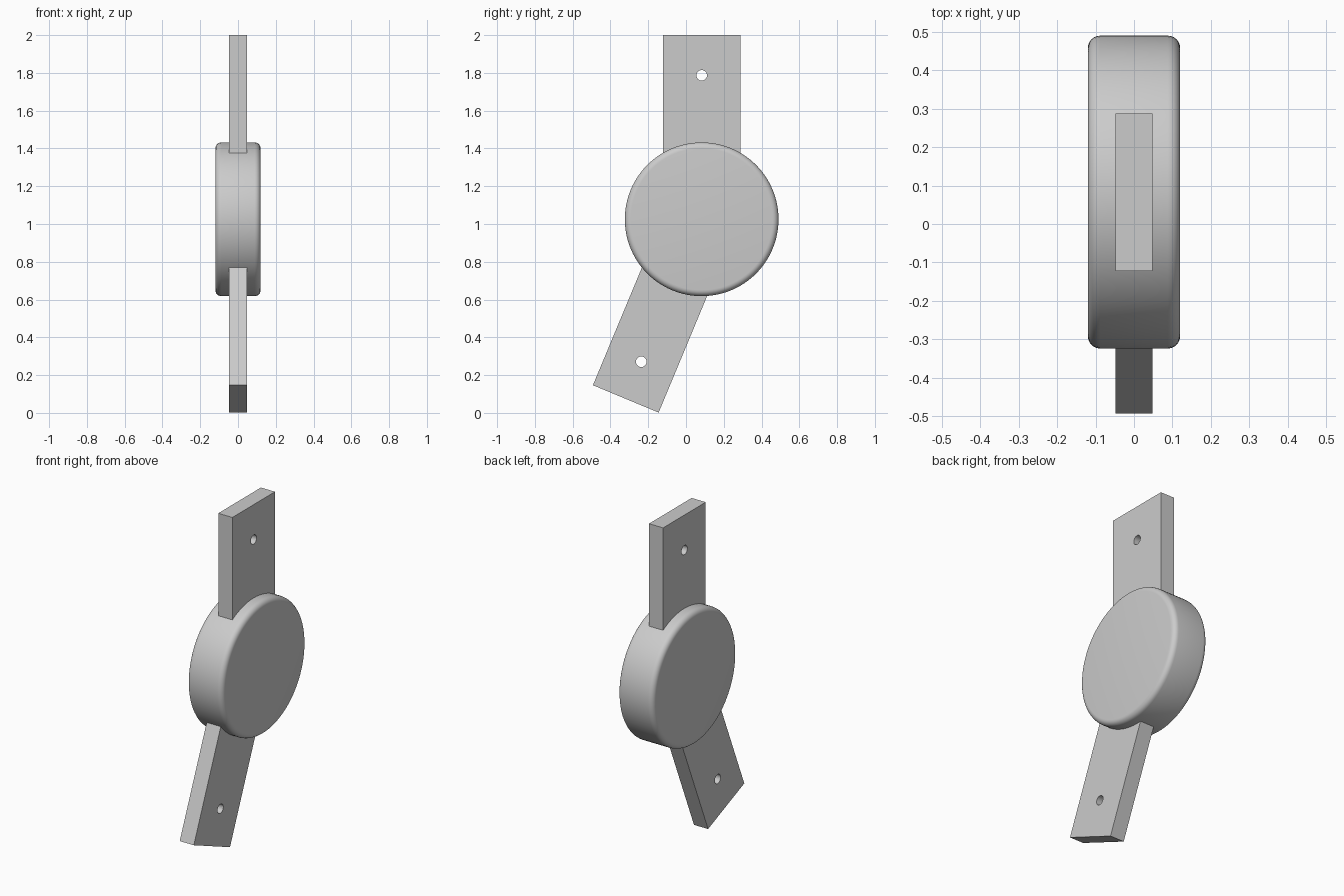
import bpy
from math import radians
from mathutils import Matrix, Vector

cube = bpy.data.objects.get("Cube")
if cube:
    bpy.data.objects.remove(cube, do_unlink=True)

grey = bpy.data.materials.new("light grey")
grey.use_nodes = True
colour = (0.6, 0.6, 0.6, 1)
grey.diffuse_color = colour
grey.node_tree.nodes["Principled BSDF"].inputs["Base Color"].default_value = colour

HUB_Y, HUB_Z, HUB_R, HUB_W = 0.083, 1.025, 0.407, 0.24
ARM_T, HOLE_R, HOLE_INSET, ROOT = 0.095, 0.028, 0.213, 0.15


def apply(obj, mod):
    bpy.context.view_layer.objects.active = obj
    bpy.ops.object.modifier_apply(modifier=mod.name)


def cylinder(name, radius, depth, sides):
    # Cylinder lying along x
    bpy.ops.mesh.primitive_cylinder_add(vertices=sides, radius=radius, depth=depth)
    obj = bpy.context.object
    obj.name = name
    obj.data.transform(Matrix.Rotation(radians(90), 4, 'Y'))
    return obj


def finish(obj, angle):
    obj.data.materials.clear()
    obj.data.materials.append(grey)
    bpy.ops.object.select_all(action='DESELECT')
    obj.select_set(True)
    bpy.context.view_layer.objects.active = obj
    bpy.ops.object.shade_smooth_by_angle(angle=radians(angle))


def arm(name, width, reach, pivot_y, tilt):
    # Flat bar running from inside the hub to its tip, with a pin hole
    bpy.ops.mesh.primitive_cube_add(size=1)
    obj = bpy.context.object
    obj.name = name
    length = reach - ROOT
    obj.data.transform(Matrix.Translation((0, 0, ROOT + length / 2))
                       @ Matrix.Diagonal((ARM_T, width, length, 1)))
    drill = cylinder(name + "_drill", HOLE_R, ARM_T * 3, 32)
    drill.hide_render = True
    drill.data.transform(Matrix.Translation((0, 0, reach - HOLE_INSET)))
    cut = obj.modifiers.new("pin_hole", 'BOOLEAN')
    cut.operation = 'DIFFERENCE'
    cut.solver = 'EXACT'
    cut.object = drill
    apply(obj, cut)
    bpy.data.objects.remove(drill, do_unlink=True)
    obj.data.transform(Matrix.Translation(Vector((0, pivot_y, HUB_Z)))
                       @ Matrix.Rotation(radians(tilt), 4, 'X'))
    finish(obj, 30)


# Round hub with softened rims
hub = cylinder("hub", HUB_R, HUB_W, 96)
hub.data.transform(Matrix.Translation((0, HUB_Y, HUB_Z)))
rim = hub.modifiers.new("rim", 'BEVEL')
rim.width = 0.032
rim.segments = 6
rim.limit_method = 'ANGLE'
rim.angle_limit = radians(40)
apply(hub, rim)
finish(hub, 40)

# Upright arm and angled lower arm
arm("upper_arm", 0.41, 0.975, HUB_Y, 0)
arm("lower_arm", 0.377, 1.03, 0.077, 157.4)
